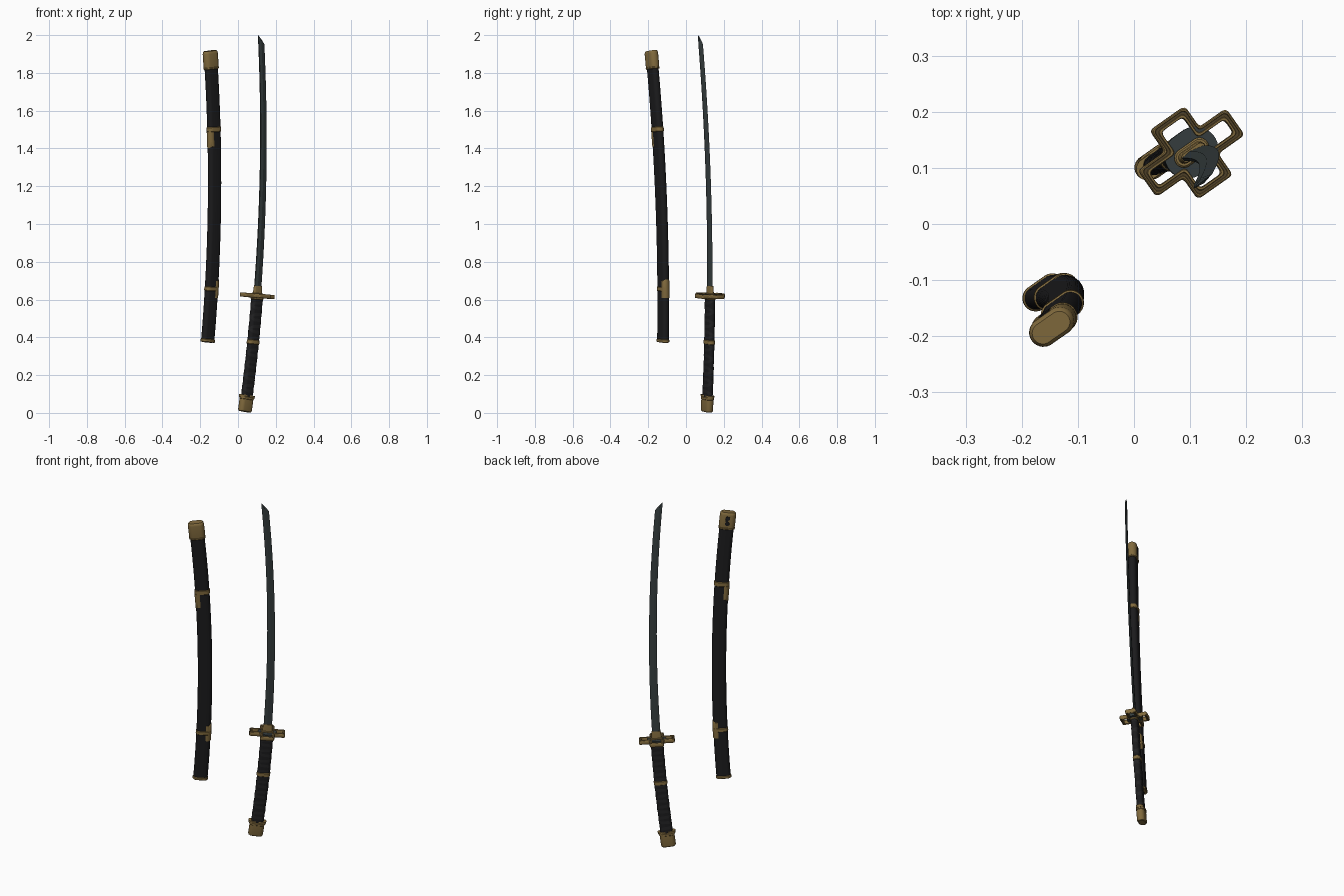
import bpy, bmesh, math
from mathutils import Vector, Matrix

if "Cube" in bpy.data.objects:
    bpy.data.objects.remove(bpy.data.objects["Cube"])

def material(name, rgb):
    m = bpy.data.materials.new(name)
    m.diffuse_color = (*rgb, 1)
    m.use_nodes = True
    m.node_tree.nodes["Principled BSDF"].inputs["Base Color"].default_value = m.diffuse_color
    return m

GOLD = material("aged_gold", (0.22, 0.145, 0.047))
BRONZE = material("dark_bronze", (0.075, 0.05, 0.02))
BLACK = material("black_lacquer", (0.011, 0.011, 0.012))
CHARCOAL = material("charcoal_wrap", (0.016, 0.016, 0.017))
STEEL = material("dark_steel", (0.036, 0.047, 0.048))

ANG = math.radians(35)                      # both pieces bow towards this heading
BOW = Vector((math.cos(ANG), math.sin(ANG), 0))

def arc(p0, p1, h):
    """Shallow arc from p0 to p1 with rise h, as a function of height."""
    p0, p1 = Vector(p0), Vector(p1)
    def at(z):
        t = (z - p0.z) / (p1.z - p0.z)
        return p0.lerp(p1, t) + BOW * (4 * h * t * (1 - t))
    return at

SWORD = arc((0.035, 0.11, 0), (0.122, 0.075, 2.0), 0.057)
SHEATH = arc((-0.161, -0.122, 0.375), (-0.148, -0.185, 1.92), 0.037)

def frame(path, z):
    t = (path(z + 0.001) - path(z - 0.001)).normalized()
    u = (BOW - t * BOW.dot(t)).normalized()
    return path(z), u, t.cross(u), t

def put(path, z, u, v, w=0):
    c, U, V, T = frame(path, z)
    return c + U * u + V * v + T * w

def oval(a, b, du=0, n=32):
    """Stadium section: a half length, b half thickness, shifted by du."""
    pts = []
    for i in range(n):
        t = 2 * math.pi * (i + 0.5) / n
        pts.append((du + math.copysign(a - b, math.cos(t)) + b * math.cos(t), b * math.sin(t)))
    return pts

def finish(name, bm, mats, angle=35):
    bmesh.ops.recalc_face_normals(bm, faces=bm.faces[:])
    me = bpy.data.meshes.new(name)
    bm.to_mesh(me)
    bm.free()
    for m in mats:
        me.materials.append(m)
    ob = bpy.data.objects.new(name, me)
    bpy.context.collection.objects.link(ob)
    bpy.ops.object.select_all(action='DESELECT')
    ob.select_set(True)
    bpy.context.view_layer.objects.active = ob
    bpy.ops.object.shade_smooth_by_angle(angle=math.radians(angle))
    return ob

def loft(name, path, rings, mat, angle=35):
    bm = bmesh.new()
    loops = [[bm.verts.new(put(path, z, *p)) for p in sec] for z, sec in rings]
    for r0, r1 in zip(loops, loops[1:]):
        n = len(r0)
        for i in range(n):
            bm.faces.new((r0[i], r0[(i + 1) % n], r1[(i + 1) % n], r1[i]))
    bm.faces.new(loops[0])
    bm.faces.new(loops[-1])
    return finish(name, bm, [mat], angle)

def tube(name, path, dims, mat):
    """Loft of stadium sections given as (z, a, b[, du])."""
    return loft(name, path, [(d[0], oval(*d[1:])) for d in dims], mat)

def band(name, path, z0, z1, a, b, mat=GOLD):
    e = 0.003
    tube(name, path, [(z0, a - e, b - e), (z0 + e, a, b), (z1 - e, a, b), (z1, a - e, b - e)], mat)

def steps(z0, z1, n):
    return [z0 + (z1 - z0) * i / n for i in range(n + 1)]

# ---- sword: blade with slanted point ----
def blade_section(w, t, edge):
    ridge = min(-0.2 * w, edge - 0.1 * w)
    return [(-w, -0.6 * t), (-w, 0.6 * t), (ridge, t), (edge, 0), (ridge, -t)]

rings = []
for z in steps(0.62, 1.95, 24):
    w = 0.0225 - 0.004 * (z - 0.62) / 1.33
    rings.append((z, blade_section(w, 0.0055, w)))
for z, e, t in ((1.968, 0.008, 0.0045), (1.985, -0.005, 0.003), (2.0, -0.0165, 0.0008)):
    rings.append((z, blade_section(0.0185, t, e)))
loft("blade", SWORD, rings, STEEL, 12)
tube("blade_collar", SWORD, [(0.625, 0.027, 0.011), (0.655, 0.026, 0.010), (0.672, 0.024, 0.008)], GOLD)

# ---- sword: handle, wrap and fittings ----
tube("handle", SWORD, [(z, 0.0335, 0.0175) for z in steps(0.07, 0.612, 14)], BLACK)

bm = bmesh.new()
sec = oval(0.0345, 0.0185)
turns, z0, z1 = 8, 0.10, 0.60
for sign in (1, -1):
    prev = None
    count = turns * len(sec)
    for i in range(count + 1):
        z = z0 + (z1 - z0) * i / count
        p = sec[(sign * i) % len(sec)]
        cur = [bm.verts.new(put(SWORD, z, *p, w)) for w in (-0.008, 0.008)]
        if prev:
            bm.faces.new((prev[0], cur[0], cur[1], prev[1]))
        prev = cur
finish("handle_wrap", bm, [CHARCOAL])

band("handle_band", SWORD, 0.363, 0.387, 0.0365, 0.0205)
band("guard_lower_washer", SWORD, 0.600, 0.612, 0.037, 0.022)
tube("pommel", SWORD, [(0.006, 0.034, 0.016), (0.009, 0.038, 0.020), (0.016, 0.040, 0.022),
                       (0.072, 0.040, 0.022)], GOLD)
band("pommel_ring", SWORD, 0.070, 0.086, 0.042, 0.024)
for k, side in enumerate((-1, 1)):          # raised tabs where the pommel meets the wrap
    tube("pommel_tab_%d" % k, SWORD, [(0.08, 0.016, 0.0205, side * 0.021), (0.094, 0.014, 0.020, side * 0.023),
                                     (0.102, 0.008, 0.008, side * 0.028)][:2], GOLD)

# ---- sword: four-lobed openwork guard ----
def cross(off, r=0.009):
    """Rounded cross outline, moved inwards by off."""
    L, l = 0.096 - off, 0.029 - off         # arm along the blade width
    H, h = 0.075 - off, 0.038 - off         # arm across it
    quad = [(L, l, 1), (h, l, -1), (h, H, 1)]
    corners = []
    for q in range(4):
        sx, sy = ((1, 1), (-1, 1), (-1, -1), (1, -1))[q]
        part = [(x * sx, y * sy) for x, y, _ in quad]
        corners += part if q % 2 == 0 else part[::-1]
    pts = []
    for i, c in enumerate(corners):
        c = Vector(c)
        a = (Vector(corners[i - 1]) - c).normalized() * r
        b = (Vector(corners[(i + 1) % 12]) - c).normalized() * r
        for t in (0, 0.25, 0.5, 0.75, 1):
            pts.append(c + a * (1 - t) ** 2 + b * t ** 2)
    return pts

GZ = 0.62
bm = bmesh.new()
top = [(0, 0.008), (0.002, 0.011), (0.004, 0.011), (0.005, 0.008),
       (0.009, 0.008), (0.010, 0.011), (0.013, 0.011), (0.014, 0.009)]
profile = top + [(o, -h) for o, h in reversed(top)]
loops = [[bm.verts.new(put(SWORD, GZ, p.x, p.y, h)) for p in cross(o)] for o, h in profile]
for k, r0 in enumerate(loops):
    r1 = loops[(k + 1) % len(loops)]
    for i in range(len(r0)):
        j = (i + 1) % len(r0)
        f = bm.faces.new((r0[i], r0[j], r1[j], r1[i]))
        f.material_index = 1 if k in (3, 11) else 0     # groove between the two rims
finish("guard_frame", bm, [GOLD, BRONZE])
tube("guard_centre", SWORD, [(GZ - 0.008, 0.050, 0.041), (GZ + 0.008, 0.050, 0.041)], STEEL)
band("guard_upper_washer", SWORD, 0.626, 0.634, 0.034, 0.017)

# ---- scabbard: body and end fittings ----
tube("scabbard_body", SHEATH, [(z, 0.0385, 0.0205) for z in steps(0.38, 1.85, 30)], BLACK)
band("scabbard_mouth", SHEATH, 0.374, 0.391, 0.0415, 0.0235)
tube("scabbard_slot", SHEATH, [(0.3725, 0.026, 0.008), (0.378, 0.026, 0.008)], BLACK)
tube("scabbard_end_cap", SHEATH, [(1.826, 0.0425, 0.0245), (1.845, 0.0435, 0.0255), (1.902, 0.0435, 0.0255),
                                  (1.911, 0.042, 0.024), (1.917, 0.037, 0.019)], GOLD)
band("scabbard_cap_ring", SHEATH, 1.820, 1.832, 0.0445, 0.0265)

# ---- scabbard: hanger bands with plates wrapped over one edge ----
band("upper_hanger_band", SHEATH, 1.488, 1.515, 0.0415, 0.0235)
band("lower_hanger_band", SHEATH, 0.645, 0.668, 0.0415, 0.0235)
tube("upper_hanger_plate", SHEATH, [(1.405, 0.012, 0.012, -0.0295), (1.412, 0.0215, 0.0214, -0.020),
                                    (1.44, 0.0215, 0.0214, -0.020), (1.455, 0.0215, 0.0214, -0.021),
                                    (1.49, 0.022, 0.0218, -0.020)], GOLD)
tube("lower_hanger_plate", SHEATH, [(0.61, 0.0215, 0.0214, 0.020), (0.64, 0.022, 0.0218, 0.020),
                                    (0.70, 0.022, 0.0218, 0.020), (0.708, 0.012, 0.012, 0.0295)], GOLD)

# ---- scabbard: dark inlaid studs on the back of the cap ----
for k, (z, u) in enumerate(((1.855, 0), (1.885, 0), (1.870, 0.004))):
    c, U, V, T = frame(SHEATH, z)
    m = Matrix((U, T, V)).transposed().to_4x4()
    m.translation = c + U * u + V * 0.0255
    bm = bmesh.new()
    r = 0.013 if k < 2 else 0.007
    bmesh.ops.create_cone(bm, cap_ends=True, segments=20, radius1=r, radius2=r * 0.9, depth=0.003, matrix=m)
    finish("cap_inlay_%d" % k, bm, [BLACK])
